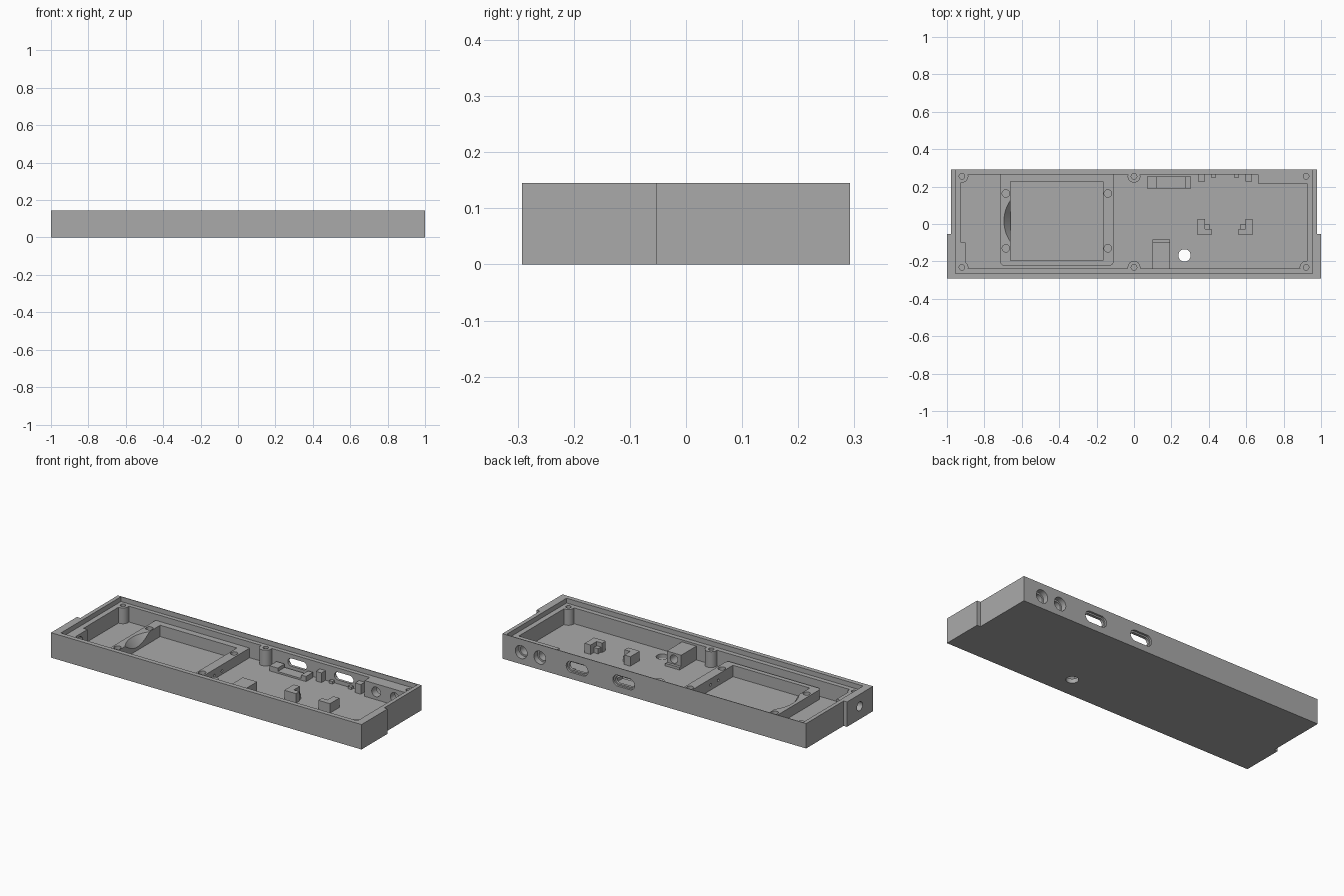
import bpy, bmesh, math
from mathutils import Vector

cube = bpy.data.objects.get("Cube")
if cube:
    bpy.data.objects.remove(cube, do_unlink=True)

grey = bpy.data.materials.new("light grey plastic")
grey.use_nodes = True
colour = (0.4, 0.4, 0.4, 1)
grey.diffuse_color = colour
grey.node_tree.nodes["Principled BSDF"].inputs["Base Color"].default_value = colour

HEIGHT, LEDGE, FLOOR, TRAY_TOP = 0.145, 0.117, 0.025, 0.081
BACK, FRONT = 0.264, -0.238      # cavity walls


def prism(name, outline, lo, hi, axis="z"):
    """Extrude a 2D outline between lo and hi along an axis."""
    place = {"x": lambda p, t: (t, p[0], p[1]),
             "y": lambda p, t: (p[0], t, p[1]),
             "z": lambda p, t: (p[0], p[1], t)}[axis]
    bm = bmesh.new()
    face = bm.faces.new([bm.verts.new(place(p, lo)) for p in outline])
    new = bmesh.ops.extrude_face_region(bm, geom=[face])["geom"]
    shift = Vector(place((0, 0), hi - lo))
    bmesh.ops.translate(bm, vec=shift, verts=[v for v in new if isinstance(v, bmesh.types.BMVert)])
    bmesh.ops.recalc_face_normals(bm, faces=bm.faces)
    mesh = bpy.data.meshes.new(name)
    bm.to_mesh(mesh)
    bm.free()
    mesh.materials.append(grey)
    obj = bpy.data.objects.new(name, mesh)
    bpy.context.collection.objects.link(obj)
    return obj


def box(name, x0, x1, y0, y1, z0, z1):
    return prism(name, [(x0, y0), (x1, y0), (x1, y1), (x0, y1)], z0, z1)


def rod(name, centre, radius, lo, hi, axis="z", half=0, steps=32):
    """Cylinder, or a slot shape when half (half straight length) is set."""
    pts = []
    for i in range(steps):
        a = math.tau * (i + 0.5) / steps
        side = half if math.cos(a) > 0 else -half
        pts.append((centre[0] + side + radius * math.cos(a), centre[1] + radius * math.sin(a)))
    return prism(name, pts, lo, hi, axis)


def apply(obj, mod):
    bpy.context.view_layer.objects.active = obj
    bpy.ops.object.modifier_apply(modifier=mod.name)


def cut(target, *cutters):
    for cutter in cutters:
        mod = target.modifiers.new("cut", "BOOLEAN")
        mod.operation, mod.solver, mod.object = "DIFFERENCE", "EXACT", cutter
        apply(target, mod)
        bpy.data.objects.remove(cutter, do_unlink=True)


# Case body with the wide shoulders towards the front
half_outline = [(1, -0.292), (1, -0.053), (0.978, -0.053), (0.978, 0.292)]
case = prism("case", half_outline + [(-x, y) for x, y in reversed(half_outline)], 0, HEIGHT)

# Inner cavity, leaving screw posts and thickened walls standing
cavity = box("cavity", -0.925, 0.925, FRONT, BACK, FLOOR, HEIGHT + 0.1)
posts = [(x, y) for x in (-0.92, 0, 0.92) for y in (-0.232, 0.255)]
for p in posts:
    cut(cavity, rod("post", p, 0.034, -0.1, 0.4))
cut(cavity,
    box("jack_wall", 0.663, 1, 0.217, 0.4, -0.1, 0.4),
    box("side_wall", -1.1, -0.9, -0.4, -0.1, -0.1, 0.4))
cut(case, cavity, box("lid_recess", -0.955, 0.955, -0.265, 0.288, LEDGE, 0.3))
for p in posts:
    cut(case, rod("screw_hole", p, 0.015, 0.05, 0.3, steps=20))

# Round jacks and slotted ports through the back wall, each with a wider rim
for x, half in ((0.857, 0), (0.737, 0), (0.497, 0.038), (0.197, 0.038)):
    inner, outer, rim = (0.028, 0.038, 0.26) if half == 0 else (0.023, 0.032, 0.28)
    cut(case, rod("port", (x, 0.07), inner, 0.15, 0.4, "y", half),
        rod("port_rim", (x, 0.07), outer, rim, 0.4, "y", half))

# Side cable hole and floor hole
cut(case, rod("side_hole", (-0.17, 0.075), 0.026, -1.1, -0.85, "x"),
    rod("floor_hole", (0.27, -0.168), 0.033, -0.1, 0.1))

# Tray with rounded front corners, a pocket, a sloped finger scoop and holes
tray = box("tray", -0.715, -0.11, -0.222, BACK + 0.002, FLOOR - 0.005, TRAY_TOP)
bm = bmesh.new()
bm.from_mesh(tray.data)
corners = [e for e in bm.edges if all(v.co.y < 0 for v in e.verts)
           and abs(e.verts[0].co.z - e.verts[1].co.z) > 0.01]
bmesh.ops.bevel(bm, geom=corners, offset=0.02, segments=5, affect="EDGES", profile=0.5)
bm.to_mesh(tray.data)
bm.free()
pocket = (-0.66, -0.166, -0.195, 0.227)
cut(case, box("pocket_floor", *pocket, 0.015, 0.1))
scoop = rod("scoop", (0, 0), 1, 0, 1, steps=64)
for v in scoop.data.vertices:
    upper = v.co.z > 0.5
    r = 0.2 if upper else 0.155
    v.co = (-0.5 + v.co.x * r, 0.016 + v.co.y * r, TRAY_TOP + 0.006 if upper else FLOOR + 0.003)
cut(tray, box("pocket", *pocket, -0.1, 0.2), scoop)
for x in (-0.685, -0.14):
    for y in (-0.13, 0.163):
        cut(tray, rod("tray_hole", (x, y), 0.02, 0.045, 0.2, steps=24))
for y in (-0.06, 0.01):
    cut(tray, rod("wire_hole", (y, 0.045), 0.008, -0.2, -0.05, "x", steps=12))

# Cable block on the front wall, with a round socket and a low step
block = box("cable_block", 0.1, 0.193, FRONT - 0.005, -0.099, FLOOR - 0.005, 0.105)
cut(block, rod("socket", (0.147, 0.07), 0.024, -0.21, 0, "y"))
box("cable_block_step", 0.1, 0.193, -0.1, -0.083, FLOOR - 0.005, 0.04)

# Port cradle behind the first slot: two ears and a low bridge
for name, x0, x1, top in (("cradle_right_ear", 0.07, 0.123, 0.055), ("cradle_bridge", 0.122, 0.274, 0.035),
                          ("cradle_left_ear", 0.273, 0.305, 0.055)):
    box(name, x0, x1, 0.19, 0.254, FLOOR - 0.005, top)

# Board supports, mirrored about the second slot
MID = 0.487
for side, s in (("right", -1), ("left", 1)):
    def support(name, near, far, y0, y1, top):
        a, b = sorted((MID + s * near, MID + s * far))
        box(side + "_" + name, a, b, y0, y1, FLOOR - 0.005, top)
    support("tall_rib", 0.108, 0.145, 0.227, BACK + 0.002, 0.081)
    support("short_rib", 0.05, 0.072, 0.245, BACK + 0.002, 0.04)
    support("bracket_column", 0.108, 0.147, -0.06, 0.027, 0.08)
    support("bracket_foot", 0.072, 0.109, -0.06, -0.028, 0.08)
    support("bracket_ledge", 0.08, 0.109, -0.029, -0.002, 0.055)

# Smooth the curved walls, keep every corner crisp
bpy.ops.object.select_all(action="DESELECT")
for obj in (case, tray, block):
    obj.select_set(True)
bpy.context.view_layer.objects.active = case
bpy.ops.object.shade_smooth_by_angle(angle=math.radians(30))
